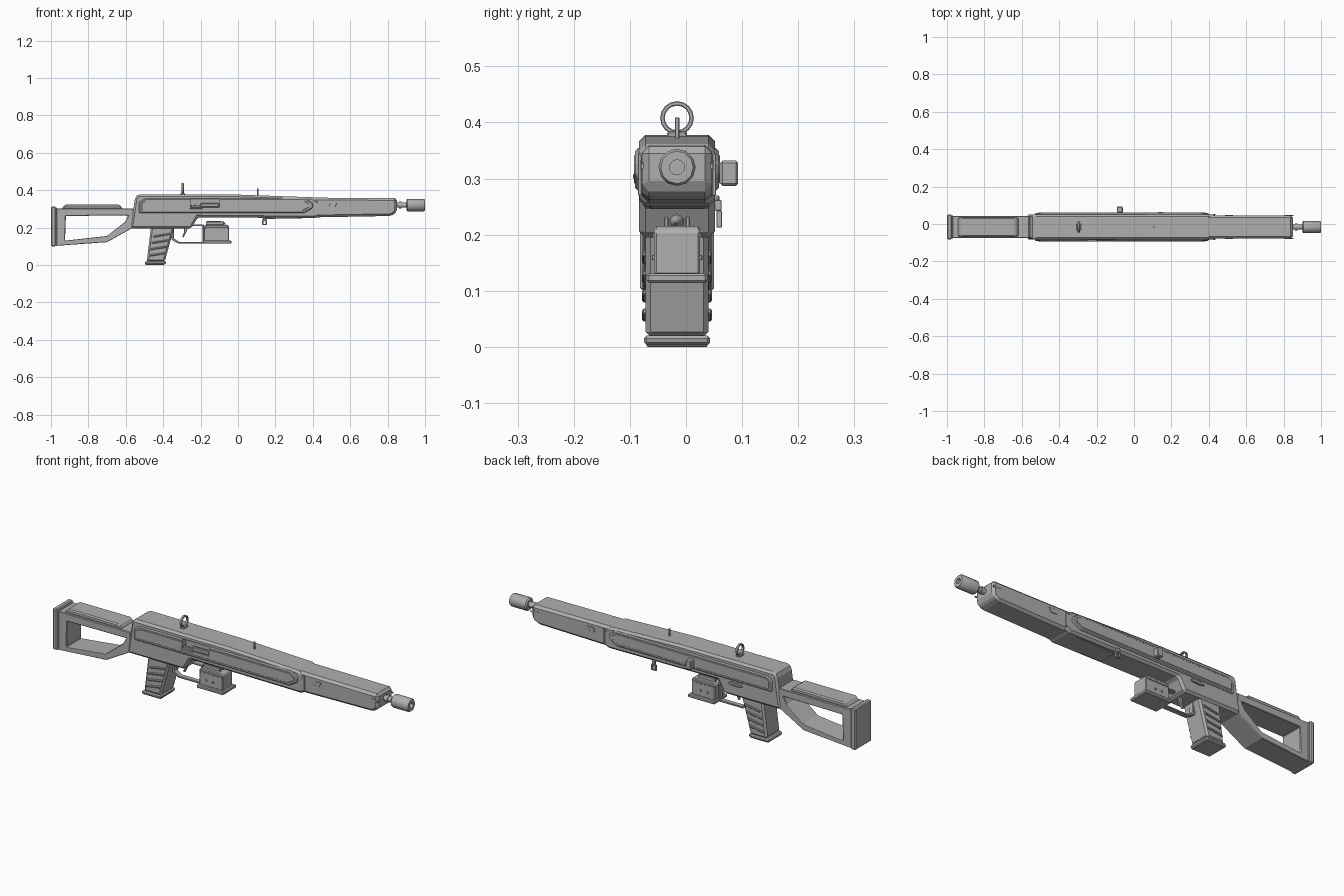
import bpy, bmesh, math
from mathutils import Vector

cube = bpy.data.objects.get("Cube")
if cube:
    bpy.data.objects.remove(cube)

CY = -0.016  # middle plane of the rifle
grey = bpy.data.materials.new("gunmetal grey")
grey.use_nodes = True
grey.diffuse_color = (0.43, 0.43, 0.43, 1)
grey.node_tree.nodes["Principled BSDF"].inputs["Base Color"].default_value = (0.43, 0.43, 0.43, 1)


def finish(name, bm, bevel=0.0, segments=1):
    bmesh.ops.recalc_face_normals(bm, faces=bm.faces)
    mesh = bpy.data.meshes.new(name)
    bm.to_mesh(mesh)
    bm.free()
    mesh.materials.append(grey)
    ob = bpy.data.objects.new(name, mesh)
    bpy.context.collection.objects.link(ob)
    if bevel:
        mod = ob.modifiers.new("Bevel", "BEVEL")
        mod.width, mod.segments, mod.limit_method = bevel, segments, "ANGLE"
    return ob


def prism(name, outline, half, bevel=0.0, y=CY, segments=1):
    """Side outline in x and z, extruded evenly across y."""
    bm = bmesh.new()
    a = [bm.verts.new((x, y - half, z)) for x, z in outline]
    b = [bm.verts.new((x, y + half, z)) for x, z in outline]
    bm.faces.new(a)
    bm.faces.new(b)
    for i in range(len(a)):
        j = (i + 1) % len(a)
        bm.faces.new((a[i], a[j], b[j], b[i]))
    return finish(name, bm, bevel, segments)


def box(name, x0, x1, z0, z1, half, bevel=0.0, y=CY):
    return prism(name, [(x0, z0), (x1, z0), (x1, z1), (x0, z1)], half, bevel, y)


def frame(name, outer, inner, half, bevel, y=CY):
    """Closed frame between two outlines with equal point counts."""
    bm = bmesh.new()
    rings = [[bm.verts.new((x, y + s * half, z)) for x, z in pts]
             for pts, s in ((outer, -1), (inner, -1), (inner, 1), (outer, 1))]
    n = len(outer)
    for k in range(4):
        r, q = rings[k], rings[(k + 1) % 4]
        for i in range(n):
            j = (i + 1) % n
            bm.faces.new((r[i], r[j], q[j], q[i]))
    return finish(name, bm, bevel)


def lathe(name, profile, sides, z, y=CY):
    """Profile of x and radius turned around the barrel axis."""
    bm = bmesh.new()
    rings = [[bm.verts.new((x, y + r * math.cos(math.tau * i / sides),
                            z + r * math.sin(math.tau * i / sides)))
              for i in range(sides)] for x, r in profile]
    for r, q in zip(rings, rings[1:]):
        for i in range(sides):
            j = (i + 1) % sides
            bm.faces.new((r[i], r[j], q[j], q[i]))
    bm.faces.new(rings[0])
    bm.faces.new(rings[-1])
    return finish(name, bm)


def cut(target, cutter):
    mod = target.modifiers.new("Cut", "BOOLEAN")
    mod.operation, mod.object = "DIFFERENCE", cutter
    cutter.hide_render = True
    cutter.hide_viewport = True


# Receiver and handguard
receiver = prism("receiver", [(-.575, .195), (-.25, .195), (-.215, .255), (.41, .25), (.44, .262),
                              (.44, .335), (.395, .362), (0, .376), (-.535, .378), (-.55, .362)],
                 .0675, .011)
prism("handguard", [(.38, .254), (.82, .262), (.85, .284), (.85, .357), (.38, .36)], .062, .012)
prism("lower_rail", [(.13, .256), (.14, .246), (.41, .251), (.44, .262), (.13, .262)], .05, .003)

# Raised side plates
plates = {}
for side, s in (("right", -1), ("left", 1)):
    plates[side] = prism(side + "_side_plate",
                         [(-.53, .278), (.355, .278), (.40, .305), (.40, .33), (.365, .354), (-.50, .354),
                          (-.53, .335)], .009, .005, CY + s * .0655)
    panel = prism(side + "_raised_panel",
                  [(-.515, .29), (.345, .29), (.383, .31), (.383, .326), (.355, .343), (-.495, .343),
                   (-.515, .33)], .003, .002, CY + s * .0735)
    plates[side + "_panel"] = panel
    # Handguard inserts and nose notches
    prism(side + "_handguard_insert", [(.485, .312), (.52, .312), (.53, .334), (.495, .334)],
          .003, .001, CY + s * .062)
    prism(side + "_nose_notch", [(.805, .325), (.852, .318), (.852, .326), (.815, .333)],
          .002, 0, CY + s * .062)
    box(side + "_handguard_clamp", .425, .437, .27, .345, .003, .001, CY + s * .0665)

# Ejection port, cut into the right side
port = box("port_cutter", -.255, -.10, .308, .353, .03, 0, CY - .075)
for ob in (receiver, plates["right"], plates["right_panel"]):
    cut(ob, port)
box("bolt_carrier", -.20, -.102, .31, .33, .008, .003, CY - .066)
prism("port_deflector", [(-.25, .308), (-.195, .308), (-.195, .316), (-.25, .322)], .006, .001, CY - .071)
box("right_catch", -.26, -.19, .300, .308, .003, .001, CY - .0755)

# Bolt handle and release lever on the left
box("bolt_handle_stem", -.085, -.065, .298, .325, .012, .003, CY + .079)
box("bolt_handle_knob", -.092, -.06, .287, .332, .016, .004, CY + .093)
prism("release_lever", [(-.36, .258), (-.345, .252), (-.29, .254), (-.28, .262), (-.295, .27), (-.35, .268)],
      .006, .003, CY + .07)

# Sling loop
frame("sling_loop", [(.128, .213), (.155, .213), (.155, .243), (.128, .243)],
      [(.135, .22), (.148, .22), (.148, .236), (.135, .236)], .005, .001, CY + .075)
box("sling_mount", .134, .149, .243, .262, .006, .001, CY + .073)

# Barrel and muzzle
lathe("barrel", [(.84, .014), (.862, .014), (.862, .018), (.875, .018), (.875, .014), (.915, .014)], 12, .32)
lathe("muzzle_brake", [(.90, .027), (.906, .033), (.994, .033), (1, .029), (1, .0135), (.965, .0135)], 12, .32)

# Rear ring sight
bm = bmesh.new()
rings = []
for x, r in ((-.302, .03), (-.290, .03), (-.290, .022), (-.302, .022)):
    rings.append([bm.verts.new((x, CY + r * math.cos(math.tau * i / 16), .408 + r * math.sin(math.tau * i / 16)))
                  for i in range(16)])
for k in range(4):
    for i in range(16):
        j = (i + 1) % 16
        bm.faces.new((rings[k][i], rings[k][j], rings[k - 1][j], rings[k - 1][i]))
finish("rear_ring_sight", bm, .0015)
box("rear_sight_base", -.308, -.284, .372, .384, .018, .003)

# Front post sight
box("front_sight_post", .101, .109, .365, .409, .004, .001)

# Shoulder stock
frame("stock_frame", [(-.975, .102), (-.70, .122), (-.56, .20), (-.56, .302), (-.975, .302)],
      [(-.925, .13), (-.70, .155), (-.605, .23), (-.585, .265), (-.92, .262)], .06, .005)
box("butt_pad", -1, -.974, .10, .312, .066, .005)
box("butt_spacer", -.976, -.968, .108, .306, .062, .002)
prism("cheek_rest", [(-.945, .298), (-.615, .298), (-.632, .322), (-.925, .322)], .052, .006)
box("stock_collar", -.59, -.55, .205, .30, .05, .004)

# Pistol grip with slanted ridges
prism("grip", [(-.488, .018), (-.392, .018), (-.34, .205), (-.465, .205)], .056, .009)
prism("grip_base", [(-.50, .003), (-.388, .003), (-.384, .02), (-.495, .02)], .059, .005)
box("grip_foot", -.495, -.392, 0, .006, .054, .002)
for side, s in (("right", -1), ("left", 1)):
    for k in range(4):
        z = .045 + k * .034
        x = -.477 + k * .008
        prism(f"{side}_grip_ridge_{k + 1}", [(x, z), (x + .088, z + .014), (x + .09, z + .024), (x + .003, z + .01)],
              .005, .003, CY + s * .0575)

# Trigger and guard
frame("trigger_guard", [(-.355, .135), (-.32, .115), (-.182, .115), (-.182, .215), (-.355, .215)],
      [(-.343, .141), (-.315, .124), (-.191, .124), (-.191, .207), (-.343, .207)], .013, .002)
prism("trigger", [(-.298, .15), (-.291, .147), (-.279, .172), (-.266, .20), (-.288, .20), (-.289, .175)],
      .007, .002)

# Magazine with exposed round
prism("magazine", [(-.182, .128), (-.048, .128), (-.048, .207), (-.058, .215), (-.172, .215), (-.182, .207)],
      .041, .004)
box("magazine_base", -.188, -.036, .114, .131, .054, .004)
for s in (-1, 1):
    box("magazine_feed_lip", -.172, -.075, .212, .232, .004, .002, CY + s * .019)
    box("magazine_rib", -.176, -.054, .195, .202, .003, .001, CY + s * .042)
    for x in (-.145, -.105):
        box("magazine_stud", x, x + .009, .155, .164, .003, .001, CY + s * .042)
lathe("loaded_round", [(-.165, .013), (-.10, .013), (-.085, .009), (-.068, .002)], 12, .223)

# Smooth the turned parts, keeping hard edges
bpy.ops.object.select_all(action="DESELECT")
for name in ("barrel", "muzzle_brake", "rear_ring_sight", "loaded_round"):
    bpy.data.objects[name].select_set(True)
bpy.context.view_layer.objects.active = bpy.data.objects["barrel"]
bpy.ops.object.shade_smooth_by_angle(angle=math.radians(35))
